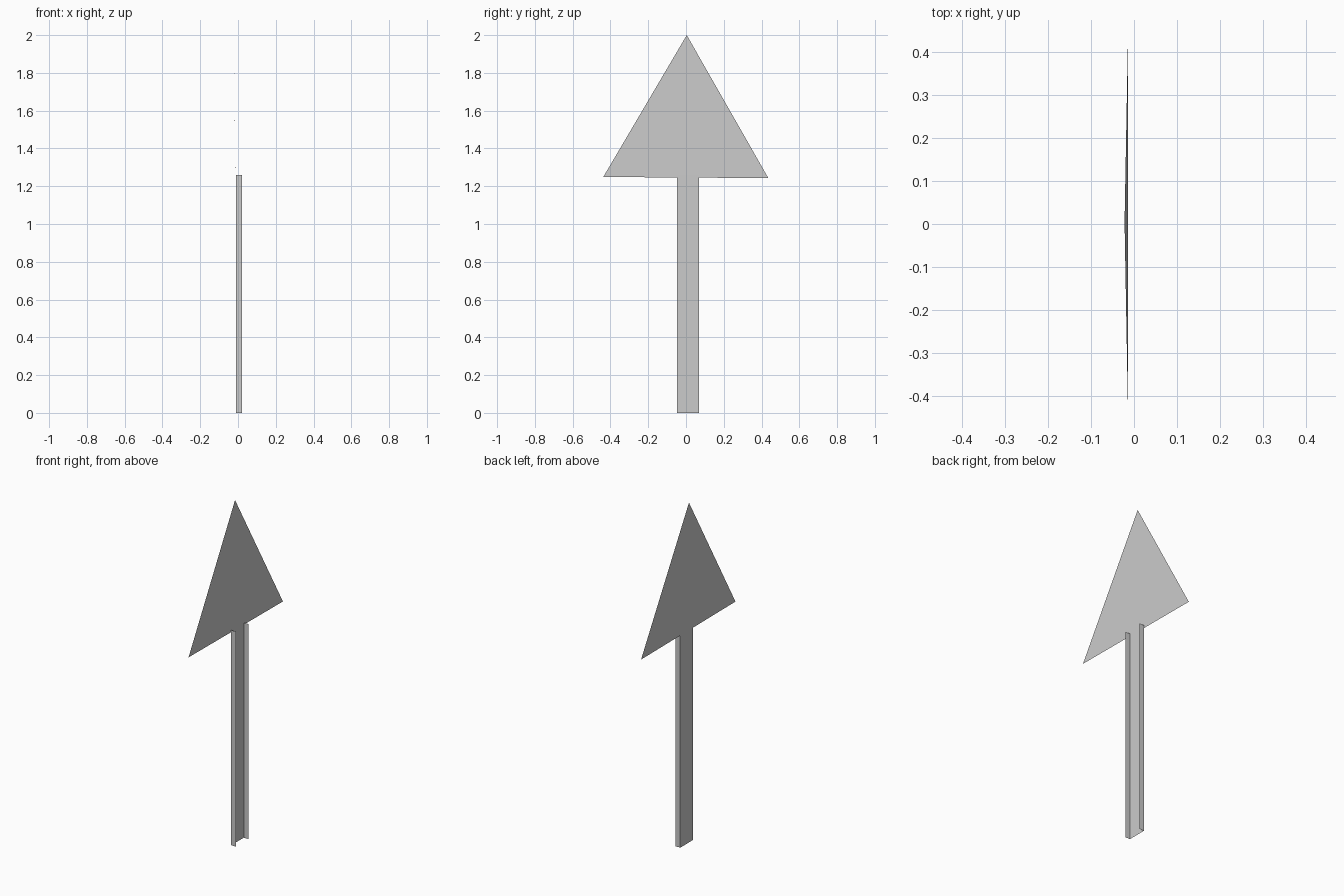
import bpy

if "Cube" in bpy.data.objects:
    bpy.data.objects.remove(bpy.data.objects["Cube"])


def sheet(name, verts, faces):
    mesh = bpy.data.meshes.new(name)
    mesh.from_pydata(verts, [], faces)
    mesh.update()
    obj = bpy.data.objects.new(name, mesh)
    bpy.context.collection.objects.link(obj)
    return obj


# Post: open U-channel swept straight up from its profile
profile = [(0.02, -0.047), (-0.011, -0.047), (-0.011, 0.069), (0.02, 0.069)]
n = len(profile)
verts = [(x, y, z) for z in (0.0, 1.26) for x, y in profile]
faces = [(i, i + n, i + n + 1, i + 1) for i in range(n - 1)]
sheet("post", verts, faces)

# Sign plate: thin triangle leaning slightly back
sheet("sign_plate",
      [(-0.014, -0.438, 1.249), (-0.014, 0.436, 1.243), (-0.022, 0.004, 2.0)],
      [(0, 2, 1)])
